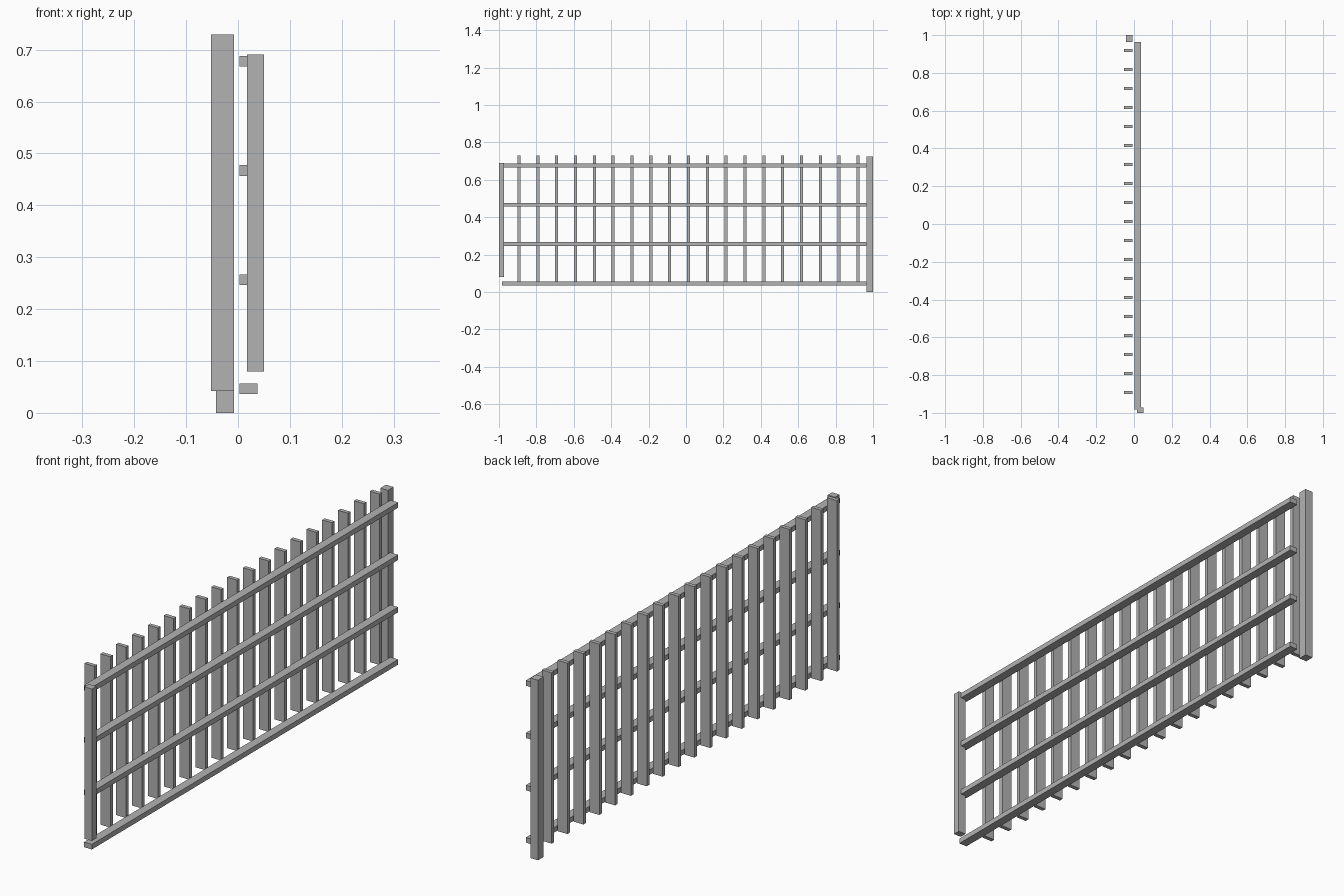
import bpy

# Remove the default cube
cube = bpy.data.objects.get("Cube")
if cube:
    bpy.data.objects.remove(cube, do_unlink=True)

# Single flat grey for the whole fence
GREY = (0.45, 0.45, 0.45, 1)
grey = bpy.data.materials.new("weathered_grey")
grey.use_nodes = True
grey.diffuse_color = GREY
grey.node_tree.nodes["Principled BSDF"].inputs["Base Color"].default_value = GREY


def beam(name, x, y, z):
    """Box spanning the given (low, high) ranges."""
    spans = (x, y, z)
    bpy.ops.mesh.primitive_cube_add(size=1, location=[(a + b) / 2 for a, b in spans])
    obj = bpy.context.object
    obj.name = name
    obj.scale = [b - a for a, b in spans]
    bpy.ops.object.transform_apply(location=False, rotation=False, scale=True)
    obj.data.materials.append(grey)
    return obj


# End posts: a raised one at the front, a ground one at the back
beam("front_post", (0.017, 0.05), (-1.0, -0.972), (0.08, 0.691))
beam("back_post", (-0.042, -0.008), (0.964, 1.0), (0, 0.724))

# Four horizontal rails
for i in range(4):
    low = 0.036 + i * 0.2104
    beam(f"rail_{i + 1}", (0.003, 0.038), (-0.983, 0.964), (low, low + 0.0205))

# Row of upright slats
SLATS = 19
for i in range(SLATS):
    y = -0.893 + i * 0.1007
    beam(f"slat_{i + 1}", (-0.052, -0.008), (y - 0.008, y + 0.008), (0.042, 0.729))
